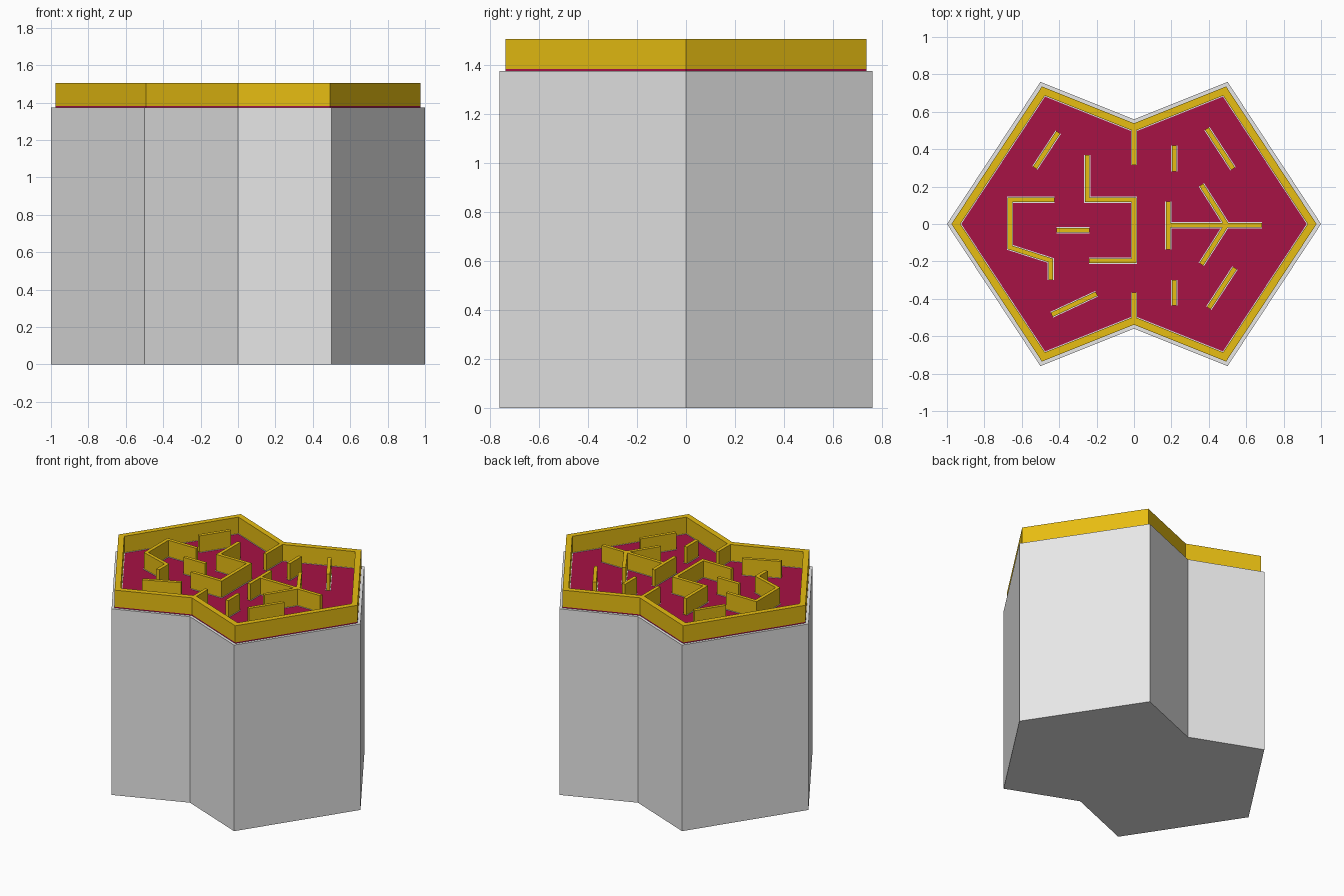
import bpy, bmesh
from mathutils import Vector

if "Cube" in bpy.data.objects:
    bpy.data.objects.remove(bpy.data.objects["Cube"])


def material(name, rgb):
    m = bpy.data.materials.new(name)
    m.diffuse_color = (*rgb, 1)
    m.use_nodes = True
    m.node_tree.nodes["Principled BSDF"].inputs["Base Color"].default_value = m.diffuse_color
    return m


GREY = material("light grey stone", (0.8, 0.8, 0.8))
GOLD = material("gold", (0.8, 0.51, 0.006))
RED = material("crimson", (0.39, 0.006, 0.058))


def offset(points, d, closed):
    """Shift a polyline to its left by d, with mitred corners."""
    p = [Vector(q) for q in points]
    n = len(p)
    out = []
    for i in range(n):
        normals = []
        for a, b in ((i - 1, i), (i, i + 1)):
            if closed or (a >= 0 and b < n):
                e = (p[b % n] - p[a % n]).normalized()
                normals.append(Vector((-e.y, e.x)))
        m = sum(normals, Vector((0, 0))).normalized()
        out.append(p[i] + m * d / m.dot(normals[0]))
    return out


def build(name, polygons, z0, z1, mat):
    """Extrude flat polygons that may share corners from z0 to z1."""
    bm = bmesh.new()
    for poly in polygons:
        bm.faces.new([bm.verts.new((x, y, z0)) for x, y in poly])
    bmesh.ops.remove_doubles(bm, verts=bm.verts, dist=1e-5)
    ext = bmesh.ops.extrude_face_region(bm, geom=bm.faces[:], use_keep_orig=True)
    for v in ext["geom"]:
        if isinstance(v, bmesh.types.BMVert):
            v.co.z = z1
    bmesh.ops.recalc_face_normals(bm, faces=bm.faces)
    me = bpy.data.meshes.new(name)
    bm.to_mesh(me)
    bm.free()
    me.materials.append(mat)
    ob = bpy.data.objects.new(name, me)
    bpy.context.collection.objects.link(ob)


def strip(points, left, right, closed=False):
    """Quads between two offsets of a polyline."""
    a, b = offset(points, left, closed), offset(points, right, closed)
    n = len(a)
    return [(a[i], a[(i + 1) % n], b[(i + 1) % n], b[i])
            for i in range(n if closed else n - 1)]


# Bow-tie outline, counter-clockwise
outline = [(1, 0), (0.5, 0.76), (0, 0.56), (-0.5, 0.76),
           (-1, 0), (-0.5, -0.76), (0, -0.56), (0.5, -0.76)]

FLOOR, TOP = 1.381, 1.504
build("body", [outline], 0, 1.373, GREY)
build("floor", [offset(outline, 0.02, True)], 1.373, FLOOR, RED)
build("rim", strip(outline, 0.02, 0.06, True), FLOOR, TOP, GOLD)
build("rim_seam", strip(outline, 0.055, 0.064, True), FLOOR, FLOOR + 0.002, GREY)

# Maze walls as centre lines
walls = [
    [(-0.405, 0.49), (-0.53, 0.30)],
    [(-0.25, 0.37), (-0.25, 0.13), (0, 0.13), (0, -0.197), (-0.24, -0.197)],
    [(-0.425, 0.13), (-0.663, 0.13), (-0.663, -0.125), (-0.445, -0.195), (-0.445, -0.30)],
    [(-0.415, -0.033), (-0.237, -0.033)],
    [(-0.44, -0.485), (-0.20, -0.373)],
    [(0, 0.515), (0, 0.315)],
    [(0, -0.515), (0, -0.365)],
    [(0.215, 0.42), (0.215, 0.28)],
    [(0.215, -0.30), (0.215, -0.435)],
    [(0.39, 0.51), (0.53, 0.295)],
    [(0.54, -0.235), (0.40, -0.45)],
    [(0.183, 0.12), (0.183, -0.135)],
    [(0.19, -0.007), (0.685, -0.007)],
    [(0.36, 0.21), (0.495, -0.004), (0.36, -0.216)],
]
for i, w in enumerate(walls, 1):
    build(f"wall_{i}", strip(w, 0.0125, -0.0125), FLOOR, TOP, GOLD)
    # thin pale seam at the foot of each wall
    build(f"wall_seam_{i}", strip(w, 0.017, -0.017), FLOOR, FLOOR + 0.002, GREY)
